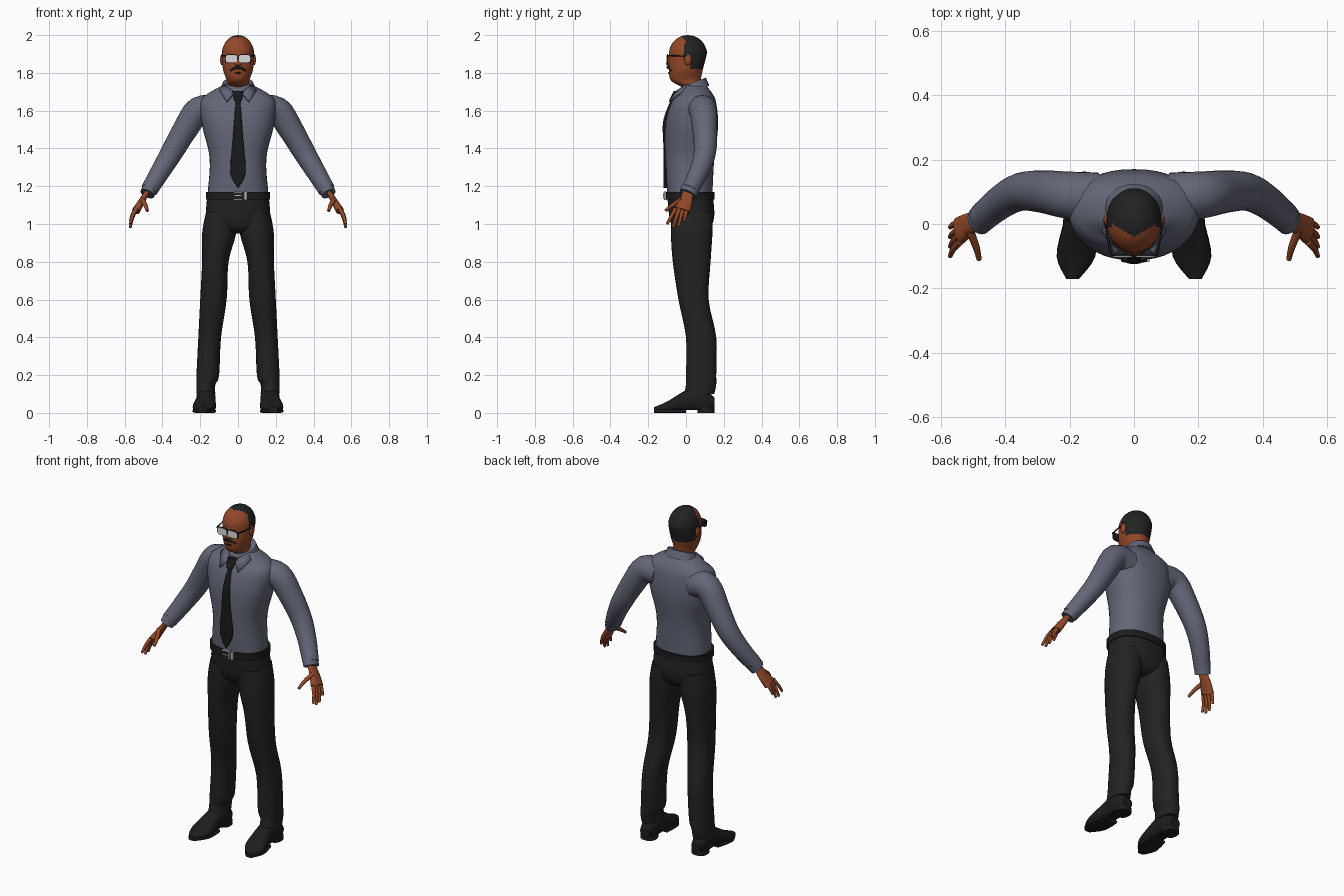
import bpy, bmesh, math
from mathutils import Vector

cube = bpy.data.objects.get("Cube")
if cube:
    bpy.data.objects.remove(cube, do_unlink=True)

X, Y, Z = Vector((1, 0, 0)), Vector((0, 1, 0)), Vector((0, 0, 1))


def material(name, red, green, blue):
    mat = bpy.data.materials.new(name)
    mat.use_nodes = True
    mat.diffuse_color = (red, green, blue, 1)
    shader = mat.node_tree.nodes["Principled BSDF"]
    shader.inputs["Base Color"].default_value = mat.diffuse_color
    return mat


SKIN = material("brown skin", .29, .066, .022)
HAIR = material("black hair", .016, .016, .017)
SHIRT = material("grey blue shirt", .125, .133, .185)
TROUSER = material("charcoal trousers", .016, .016, .016)
LEATHER = material("black leather", .012, .012, .012)
TIE = material("black tie", .01, .01, .01)
LENS = material("pale lens", .7, .7, .7)
METAL = material("silver metal", .5, .5, .5)


def finish(name, bm, mat, mirror=False):
    bmesh.ops.recalc_face_normals(bm, faces=bm.faces)
    mesh = bpy.data.meshes.new(name)
    bm.to_mesh(mesh)
    bm.free()
    mesh.materials.append(mat)
    for polygon in mesh.polygons:
        polygon.use_smooth = True
    mesh.set_sharp_from_angle(angle=math.radians(50))
    obj = bpy.data.objects.new(name, mesh)
    bpy.context.collection.objects.link(obj)
    if mirror:
        obj.modifiers.new("mirror", 'MIRROR').use_mirror_merge = False
    return obj


def spline(rows, steps):
    """Catmull-Rom interpolation of the section rows."""
    last = len(rows) - 1
    result = []
    for i in range(last):
        a, b, c, d = (rows[max(0, min(last, i + k))] for k in (-1, 0, 1, 2))
        for step in range(steps):
            t = step / steps
            result.append([
                q + t / 2 * (r - p + t * (2 * p - 5 * q + 4 * r - s + t * (3 * (q - r) + s - p)))
                for p, q, r, s in zip(a, b, c, d)])
    return result + [rows[last]]


def taper(points, start, end, flat=1):
    """Section rows along a path whose radius changes evenly."""
    last = len(points) - 1
    radii = [start + (end - start) * i / last for i in range(last + 1)]
    return [(*point, radius, radius * flat) for point, radius in zip(points, radii)]


def loft(name, rows, mat, power=2, frame=(Y, X), sides=28, steps=4, mirror=False):
    """Skin rows of (x, y, z, radius along u, radius along v); no frame follows the path."""
    rows = spline(rows, steps)
    bm = bmesh.new()
    rings = []
    for i, (x, y, z, ru, rv) in enumerate(rows):
        if frame:
            u, v = frame
        else:
            before, after = rows[max(i - 1, 0)], rows[min(i + 1, len(rows) - 1)]
            along = (Vector(after[:3]) - Vector(before[:3])).normalized()
            u = (Y - along * along.y).normalized()
            v = along.cross(u)
        ring = []
        for k in range(sides):
            angle = math.tau * k / sides
            c, s = math.cos(angle), math.sin(angle)
            du = math.copysign(abs(c) ** (2 / power), c) * max(ru, .001)
            dv = math.copysign(abs(s) ** (2 / power), s) * max(rv, .001)
            ring.append(bm.verts.new(Vector((x, y, z)) + u * du + v * dv))
        rings.append(ring)
    for low, high in zip(rings, rings[1:]):
        for k in range(sides):
            bm.faces.new((low[k - 1], low[k], high[k], high[k - 1]))
    bm.faces.new(rings[0])
    bm.faces.new(rings[-1])
    return finish(name, bm, mat, mirror)


def block(name, centre, size, mat):
    bm = bmesh.new()
    bmesh.ops.create_cube(bm, size=1)
    bmesh.ops.scale(bm, vec=size, verts=bm.verts)
    bmesh.ops.translate(bm, vec=centre, verts=bm.verts)
    finish(name, bm, mat)


def ball(name, centre, size, mat, mirror=False):
    bm = bmesh.new()
    bmesh.ops.create_uvsphere(bm, u_segments=16, v_segments=10, radius=1)
    bmesh.ops.scale(bm, vec=size, verts=bm.verts)
    bmesh.ops.translate(bm, vec=centre, verts=bm.verts)
    finish(name, bm, mat, mirror)


# Head: neck and jaw sections under a domed skull
jaw = [(0, .04, 1.66, .06, .06), (0, .04, 1.72, .06, .06), (0, 0, 1.76, .08, .06), (0, 0, 1.82, .09, .08)]
skull = []
for k in range(6):
    rise, spread = math.sin(math.pi * k / 10), math.cos(math.pi * k / 10)
    skull.append((0, .01, 1.9 + rise / 10, spread / 10, spread * .085))
head = loft("head", jaw + skull, SKIN, sides=56, steps=6)

# Hair: faces behind a receding hairline
head.data.materials.append(HAIR)
for polygon in head.data.polygons:
    x, y, z = polygon.center
    if z > 1.96:
        hairline = -.04 + .6 * abs(x)
    elif z > 1.88:
        hairline = -.01
    else:
        hairline = .02
    if y > hairline and z > 1.82:
        polygon.material_index = 1

# Face details
loft("nose", [(0, -.08, 1.9, .01, .01), (0, -.095, 1.85, .01, .02), (0, -.09, 1.84, .01, .01)],
     SKIN, sides=16)
ball("ear", (.085, .01, 1.87), (.01, .02, .03), SKIN, mirror=True)
ball("mouth", (0, -.09, 1.8), (.02, .005, .005), HAIR)
loft("moustache", taper([(0, -.095, 1.83), (.02, -.09, 1.825), (.04, -.075, 1.81)], .009, .004),
     HAIR, frame=None, sides=12, mirror=True)

# Spectacles
for name, mat, front, border in (("spectacle_rim", LEATHER, -.1, .004), ("spectacle_lens", LENS, -.103, 0)):
    loft(name, [(.035, y, 1.875, .02 + border, .03 + border) for y in (front + .005, front)],
         mat, 4, (Z, X), steps=1, mirror=True)
block("spectacle_bridge", (0, -.1, 1.885), (.02, .005, .005), LEATHER)
loft("spectacle_arm", taper([(.07, -.1, 1.89), (.08, -.05, 1.89), (.09, .01, 1.89)], .004, .003),
     LEATHER, frame=(Z, X), sides=8, mirror=True)

# Shirt
loft("shirt_body", [
    (0, .02, 1.17, .12, .16), (0, .02, 1.35, .13, .15), (0, .03, 1.52, .14, .19),
    (0, .04, 1.64, .12, .2), (0, .05, 1.69, .09, .16), (0, .04, 1.74, .06, .07)],
    SHIRT, 2.3, sides=40)
arm_path = [(.12, .08, 1.6), (.21, .09, 1.6), (.28, .1, 1.5), (.35, .1, 1.38), (.41, .07, 1.28), (.47, .02, 1.18)]
loft("sleeve", taper(arm_path, .08, .045), SHIRT, frame=None, mirror=True)
loft("cuff", taper([(.46, .03, 1.2), (.48, .01, 1.16)], .049, .046, .85),
     SHIRT, frame=None, steps=1, mirror=True)

# Collar
tilt = Vector((0, .93, .36))
loft("collar_band", [(0, .04, 1.7, .09, .1), (0, .04, 1.75, .07, .08)], SHIRT, frame=(tilt, X), steps=1)
bm = bmesh.new()
corners = (.02, -.06, 1.7), (.06, -.09, 1.65), (.1, -.02, 1.71), (.07, 0, 1.74)
bm.faces.new([bm.verts.new(corner) for corner in corners])
collar = finish("collar_point", bm, SHIRT, mirror=True)
collar.modifiers.new("thickness", 'SOLIDIFY').thickness = .01

# Tie
blade = (1.68, -.06, .01), (1.55, -.11, .02), (1.42, -.11, .03), (1.27, -.11, .04), (1.19, -.11, 0)
loft("tie_blade", [(0, y, z, .01, width) for z, y, width in blade], TIE, 4, sides=20)
loft("tie_knot", taper([(0, -.05, 1.705), (0, -.08, 1.655)], .015, .01, 2), TIE, 3, sides=16)

# Trousers
loft("trouser_seat", [(0, .02, 1.17, .12, .16), (0, .03, 1.05, .12, .17), (0, .03, .98, .1, .15),
                      (0, .03, .95, .06, .07)], TROUSER, 2.4, sides=40)
loft("trouser_leg", [
    (.09, .03, 1.06, .11, .08), (.1, .03, .95, .11, .09), (.12, .03, .8, .1, .07),
    (.13, .04, .6, .08, .07), (.15, .08, .4, .08, .06), (.16, .08, .2, .08, .06),
    (.17, .08, .15, .08, .05), (.17, .07, .1, .08, .05)], TROUSER, 2.2, mirror=True)

# Belt and buckle
loft("belt", [(0, .02, z, .13, .17) for z in (1.13, 1.17)], LEATHER, 2.4, sides=40, steps=1)
block("buckle_plate", (0, -.11, 1.15), (.05, .015, .045), METAL)
block("buckle_inset", (0, -.115, 1.15), (.04, .01, .035), LEATHER)
block("buckle_pin", (0, -.12, 1.15), (.03, .005, .005), METAL)
block("belt_keeper", (.04, -.11, 1.15), (.015, .015, .045), METAL)

# Hands: fingers fan out evenly, the middle ones reaching lowest
loft("palm", taper([(.48, .01, 1.17), (.51, 0, 1.12), (.54, -.02, 1.07)], .027, .043, .5),
     SKIN, 2.3, None, mirror=True)
for i, name in enumerate(("index", "middle", "ring", "little")):
    knuckle = Vector((.54, -.055 + .02 * i, 1.08))
    tip = Vector((.57, -.1 + .03 * i, .98 + .012 * (i - 1.3) ** 2))
    bend = (knuckle + tip) / 2 + X * .005
    loft(name + "_finger", taper([knuckle, bend, tip], .012, .007), SKIN, frame=None, sides=12, mirror=True)
loft("thumb", taper([(.51, -.02, 1.13), (.49, -.07, 1.1), (.48, -.11, 1.07)], .014, .008),
     SKIN, frame=None, sides=12, mirror=True)

# Shoes: upper kept above a sole of the same outline, plus a heel
last_rows = [(.17, .15, .05, .03, .03), (.17, .08, .07, .07, .05), (.17, 0, .06, .06, .05),
             (.18, -.1, .03, .03, .06), (.19, -.17, .02, .01, .02)]
upper = loft("shoe_upper", last_rows, LEATHER, 2.3, (Z, X), mirror=True)
for vertex in upper.data.vertices:
    vertex.co.z = max(vertex.co.z, .015)
loft("shoe_sole", [(x, y, .01, .01, width) for x, y, z, height, width in last_rows[2:]],
     LEATHER, 5, (Z, X), mirror=True)
loft("shoe_heel", [(.17, .105, z, .045, .045) for z in (0, .03)], LEATHER, 2.6, steps=1, mirror=True)
